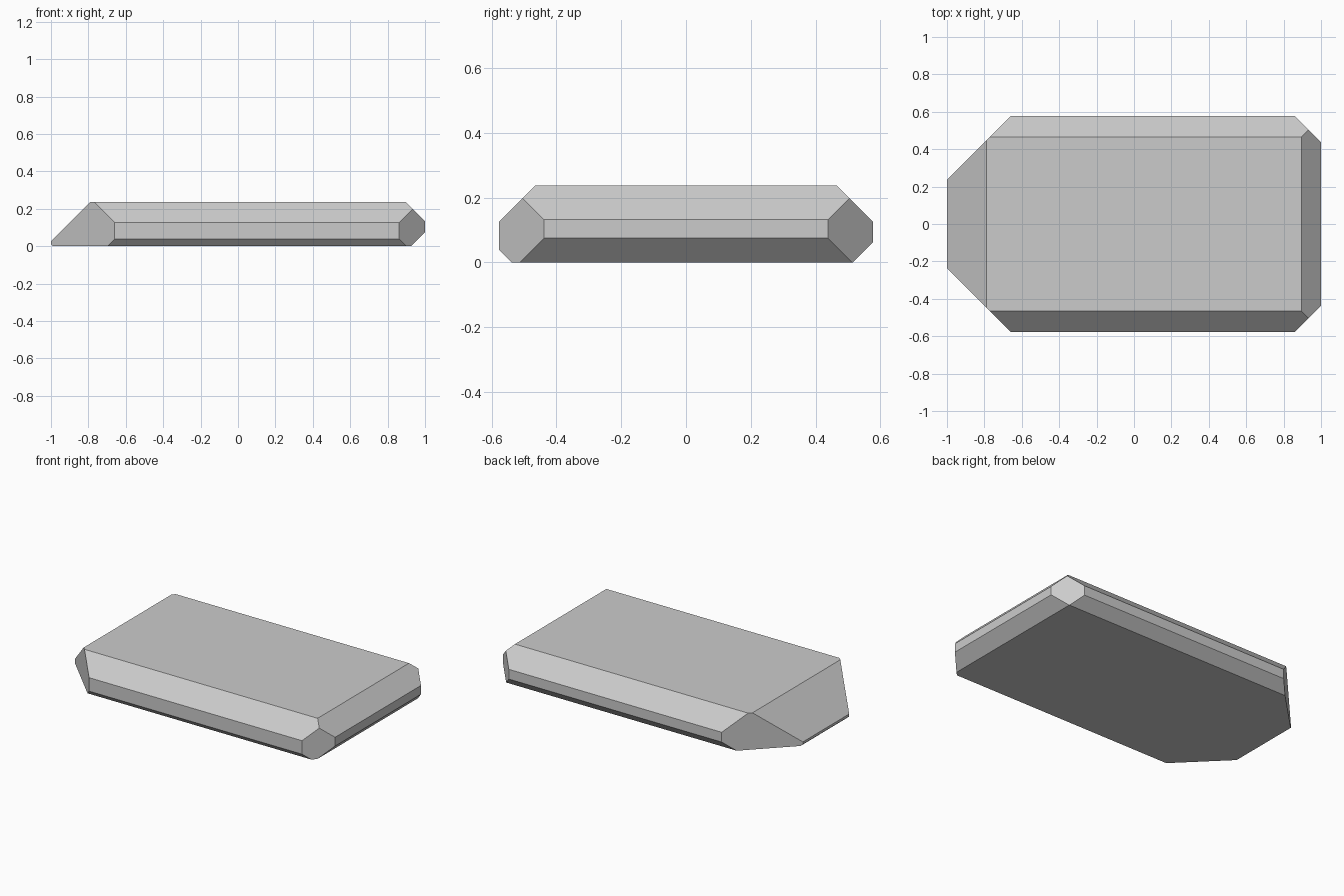
import bpy, bmesh
from mathutils import Vector

if "Cube" in bpy.data.objects:
    bpy.data.objects.remove(bpy.data.objects["Cube"])

# Bounding block: x -1..1, y -0.577..0.577, z 0..0.237
bm = bmesh.new()
bmesh.ops.create_cube(bm, size=1)
for v in bm.verts:
    v.co = Vector((v.co.x * 2, v.co.y * 1.154, (v.co.z + 0.5) * 0.237))


def chamfer(normal, offset):
    """Slice off everything where normal . p > offset and cap the cut."""
    n = Vector(normal)
    geom = bm.verts[:] + bm.edges[:] + bm.faces[:]
    cut = bmesh.ops.bisect_plane(bm, geom=geom, dist=1e-6, plane_co=n * offset / n.length_squared,
                                 plane_no=n, clear_outer=True)["geom_cut"]
    edges = [e for e in cut if isinstance(e, bmesh.types.BMEdge)]
    bmesh.ops.contextual_create(bm, geom=edges)


# Corner and upper-edge chamfers, same on both long sides
for s in (-1, 1):
    chamfer((1, s, 0), 1.438)
    chamfer((-1, s, 0), 1.236)
    chamfer((0, s, 1), 0.703)

# Lower edges of the long sides
chamfer((0, -1, -1), 0.538)
chamfer((0, 1, -1), 0.514)

# Right end, upper and lower
chamfer((1, 0, 1), 1.132)
chamfer((1, 0, -1), 0.925)

# Left end: long ramp and tiny lower chamfer
chamfer((-1, 0, 1), 1.025)
chamfer((-1, 0, -1), 0.99)

bmesh.ops.recalc_face_normals(bm, faces=bm.faces[:])
mesh = bpy.data.meshes.new("chamfered_slab")
bm.to_mesh(mesh)
bm.free()
slab = bpy.data.objects.new("chamfered_slab", mesh)
bpy.context.collection.objects.link(slab)
